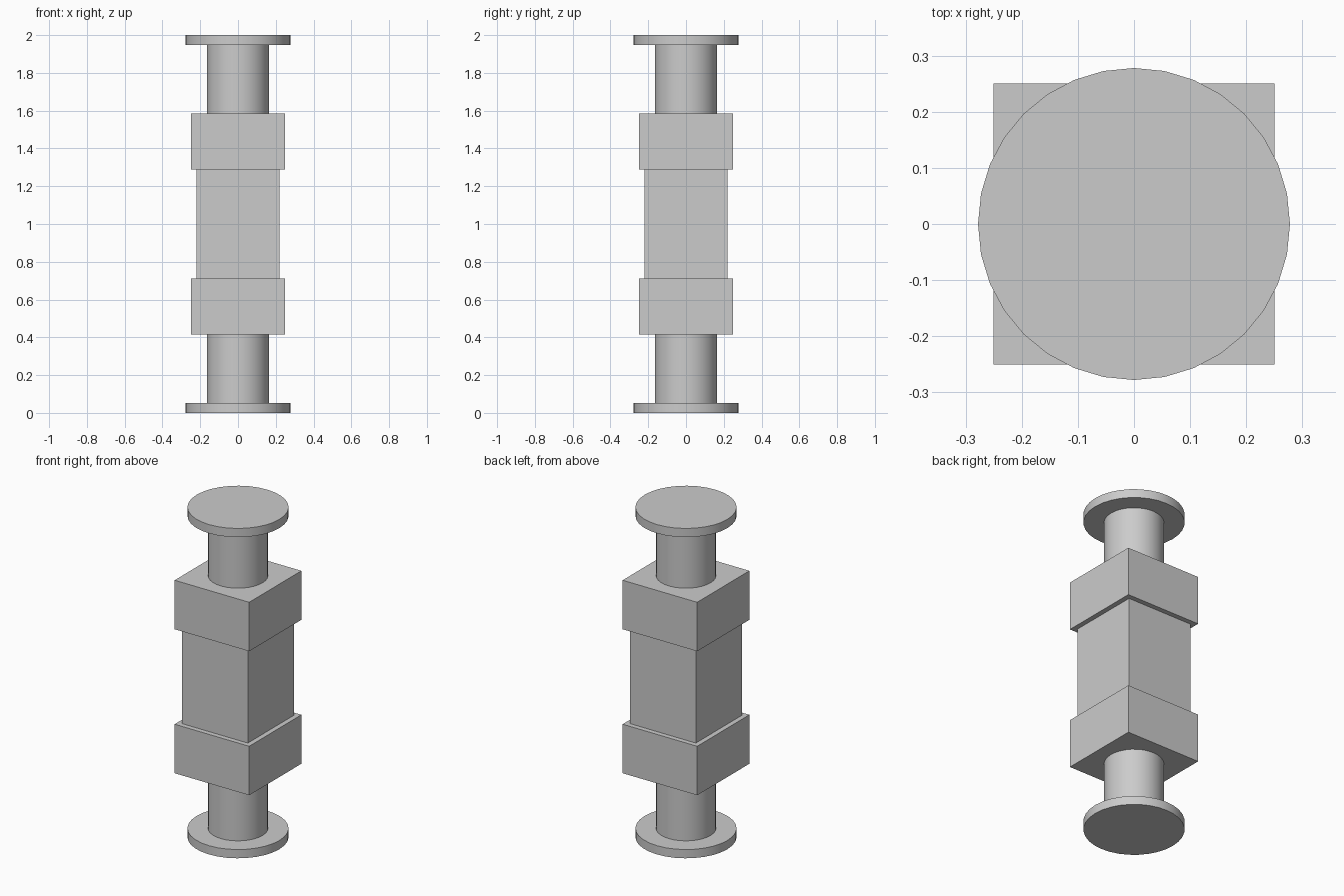
import bpy
import math

cube = bpy.data.objects.get("Cube")
if cube:
    bpy.data.objects.remove(cube, do_unlink=True)

# One plain grey for the whole model
GREY = (0.6, 0.6, 0.6, 1.0)
grey = bpy.data.materials.new("plain_grey")
grey.use_nodes = True
grey.diffuse_color = GREY
grey.node_tree.nodes["Principled BSDF"].inputs["Base Color"].default_value = GREY


def finish(name):
    obj = bpy.context.object
    obj.name = name
    obj.data.name = name
    obj.data.materials.append(grey)
    return obj


def disc(name, radius, z0, z1):
    """Round part between two heights, smooth sides and sharp rims."""
    bpy.ops.mesh.primitive_cylinder_add(
        vertices=32, radius=radius, depth=z1 - z0, location=(0, 0, (z0 + z1) / 2))
    bpy.ops.object.shade_smooth_by_angle(angle=math.radians(30))
    return finish(name)


def block(name, width, z0, z1):
    """Square part between two heights."""
    bpy.ops.mesh.primitive_cube_add(size=1, location=(0, 0, (z0 + z1) / 2))
    obj = finish(name)
    for v in obj.data.vertices:
        v.co.x *= width
        v.co.y *= width
        v.co.z *= z1 - z0
    return obj


HEIGHT = 2.0
FLANGE_TOP, COLLAR_LOW, COLLAR_HIGH = 0.053, 0.415, 0.712

# Square centre body
block("centre_body", 0.44, COLLAR_HIGH, HEIGHT - COLLAR_HIGH)

# Matching ends: end flange, round neck and square collar
for side in ("lower", "upper"):
    def span(a, b):
        return (a, b) if side == "lower" else (HEIGHT - b, HEIGHT - a)

    disc(side + "_flange", 0.278, *span(0, FLANGE_TOP))
    disc(side + "_neck", 0.165, *span(FLANGE_TOP, COLLAR_LOW))
    block(side + "_collar", 0.5, *span(COLLAR_LOW, COLLAR_HIGH))
